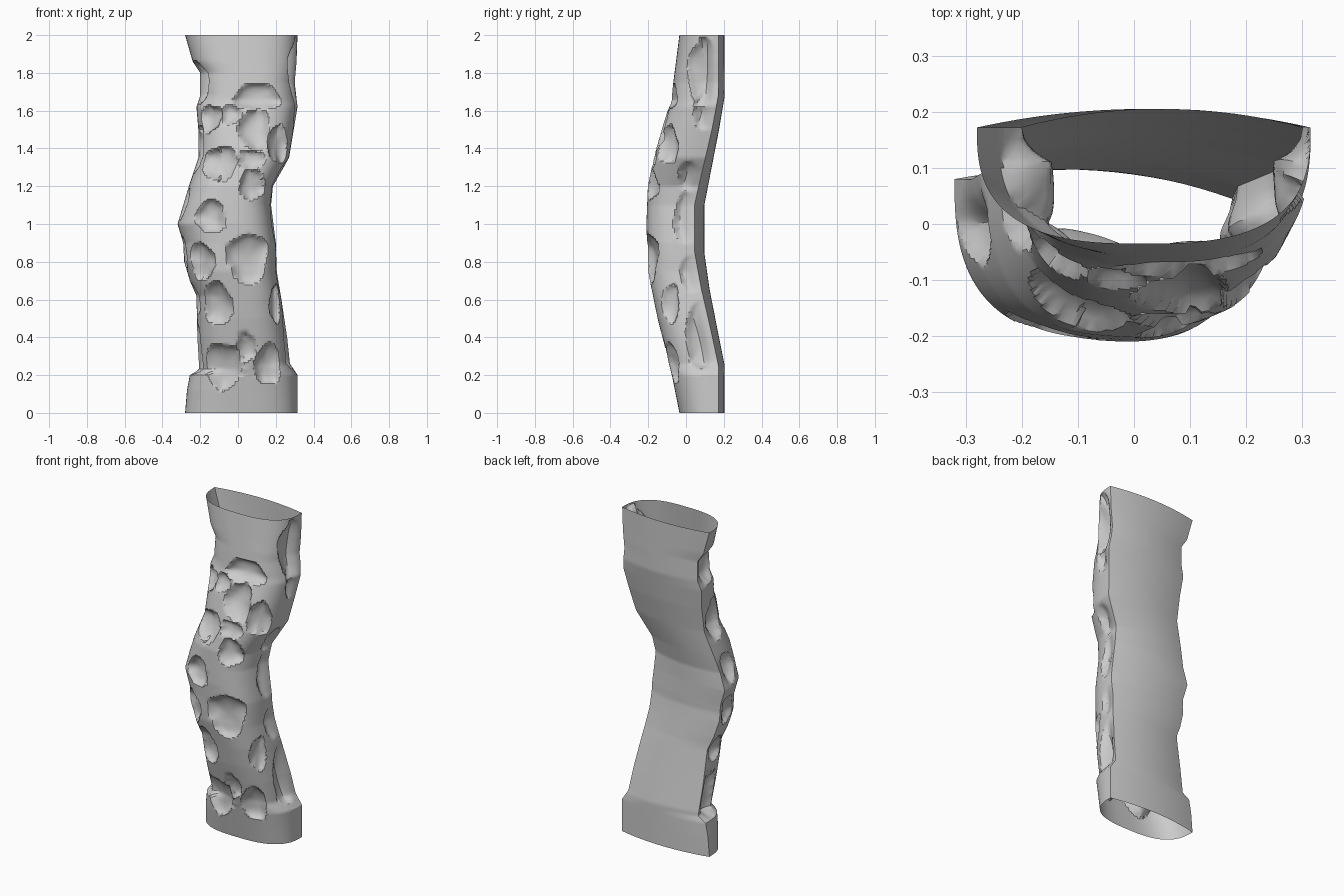
import bpy, bmesh, math

if "Cube" in bpy.data.objects:
    bpy.data.objects.remove(bpy.data.objects["Cube"])

# Side, front and back outlines as (height, coordinate)
LEFT = [(0, -.28), (.12, -.27), (.2, -.255), (.23, -.205), (.4, -.215), (.62, -.22), (.7, -.255), (.8, -.285),
        (.9, -.29), (1, -.32), (1.1, -.29), (1.2, -.26), (1.35, -.21), (1.5, -.21), (1.62, -.22),
        (1.68, -.2), (1.8, -.2), (1.86, -.24), (2, -.28)]
RIGHT = [(0, .315), (.2, .315), (.26, .275), (.4, .26), (.6, .23), (.75, .205), (.9, .2), (1.1, .175),
         (1.2, .185), (1.35, .27), (1.5, .295), (1.62, .315), (1.75, .3), (1.86, .31), (2, .315)]
FRONT = [(0, -.035), (.2, -.075), (.5, -.15), (.75, -.2), (1.0, -.207), (1.2, -.2), (1.35, -.17),
         (1.5, -.13), (1.65, -.08), (2, -.035)]
BACK = [(0, .205), (.25, .205), (.45, .165), (.65, .125), (.85, .095), (1.1, .095),
        (1.3, .135), (1.5, .175), (1.68, .205), (2, .205)]

# Hollows seen from the front: x, z, half width, half height
FRONT_PITS = [(.1, 1.67, .12, .07), (.09, 1.5, .08, .12), (-.15, 1.56, .07, .07), (-.04, 1.58, .05, .05),
              (.22, 1.42, .07, .1), (-.1, 1.32, .1, .09), (.07, 1.34, .07, .05), (.08, 1.21, .07, .08),
              (-.15, 1.04, .075, .085), (.06, .82, .11, .13), (-.2, .8, .075, .1), (-.11, .58, .08, .12),
              (.2, .58, .05, .1), (-.08, .25, .1, .12), (.04, .35, .05, .08), (.16, .26, .07, .11)]
# Hollows on the sides: side, y, z, half width, half height
SIDE_PITS = [(1, .09, 1.8, .08, .18), (1, .1, 1.57, .06, .07), (1, .02, 1.26, .06, .1), (1, 0, 1.03, .06, .14),
             (1, .03, .74, .06, .1), (1, .09, .4, .09, .19),
             (-1, .08, 1.75, .09, .12), (-1, .03, 1.38, .08, .13), (-1, 0, 1.1, .07, .09),
             (-1, .01, .84, .06, .09), (-1, .03, .6, .07, .08), (-1, .09, .34, .09, .15)]


def at(table, z):
    for (z0, a), (z1, b) in zip(table, table[1:]):
        if z <= z1:
            return a + (b - a) * (z - z0) / (z1 - z0)
    return table[-1][1]


def section(z):
    """Centre x, half width, rear corner y, front y and back y at height z."""
    xl, xr, yf, yb = (at(t, z) for t in (LEFT, RIGHT, FRONT, BACK))
    return (xl + xr) / 2, (xr - xl) / 2, yb - .033, yf, yb


def tilt(z):
    return .018 * math.sin(math.pi * z / 2) ** 4


def front_point(t, z):
    cx, hw, yc, yf, _ = section(z)
    c, s = -math.cos(t), math.sin(t)
    u = math.copysign(abs(c) ** .72, c)
    return cx + hw * u, yc - (yc - yf) * max(s, 0) ** .72 - tilt(z) * u


def closest(test, z):
    return min((front_point(math.pi * i / 120, z) for i in range(121)), key=test)


pits = []
for x, z, rx, rz in FRONT_PITS:
    px, py = closest(lambda p: abs(p[0] - x) + .05 * p[1], z)
    pits.append((px, py, z, rx, rz))
for side, y, z, rx, rz in SIDE_PITS:
    px, py = closest(lambda p: abs(p[1] - y) - .3 * side * (p[0] - section(z)[0]), z)
    pits.append((px, py, z, rx, rz))


def dent(x, y, z):
    """Depth of the scooped, slightly irregular hollows."""
    depth = 0
    for i, (px, py, pz, rx, rz) in enumerate(pits):
        dx = math.copysign(math.hypot(x - px, y - py), x - px) / rx
        dz = (z - pz) / rz
        a = math.atan2(dz, dx)
        d = (dx * dx + dz * dz) * (1 + .16 * math.sin(3 * a + i * 1.7) + .08 * math.sin(5 * a + i))
        if d < 1:
            depth = max(depth, .65 * min(rx, rz, .08) * (1 - d) ** .5)
    return depth


# Open tube: scooped front arc and smooth shallow back arc
NF, NB, NZ = 90, 16, 180
bm = bmesh.new()
rows = []
for k in range(NZ + 1):
    z = 2 * k / NZ
    cx, hw, yc, yf, yb = section(z)
    row = []
    for i in range(NF + 1):
        t = math.pi * i / NF
        x, y = front_point(t, z)
        fade = min(1, min(i, NF - i) / 6)
        dirx, diry = (cx - x) / hw, (yc - y) / (yc - yf)
        dirx = math.copysign(abs(dirx) ** 1.6, dirx)
        n = math.hypot(dirx, diry) or 1
        d = dent(x, y, z) * fade
        row.append(bm.verts.new((x + d * dirx / n, y + d * diry / n, z)))
    for i in range(1, NB):
        u = 1 - 2 * i / NB
        row.append(bm.verts.new((cx + hw * u, yc + (yb - yc) * (1 - u * u) - tilt(z) * u, z)))
    rows.append(row)
for a, b in zip(rows, rows[1:]):
    n = len(a)
    for i in range(n):
        j = (i + 1) % n
        bm.faces.new((a[i], a[j], b[j], b[i]))

mesh = bpy.data.meshes.new("hollowed_trunk")
bm.to_mesh(mesh)
bm.free()
trunk = bpy.data.objects.new("hollowed_trunk", mesh)
bpy.context.collection.objects.link(trunk)
bpy.context.view_layer.objects.active = trunk
trunk.select_set(True)
bpy.ops.object.shade_smooth_by_angle(angle=math.radians(32))
